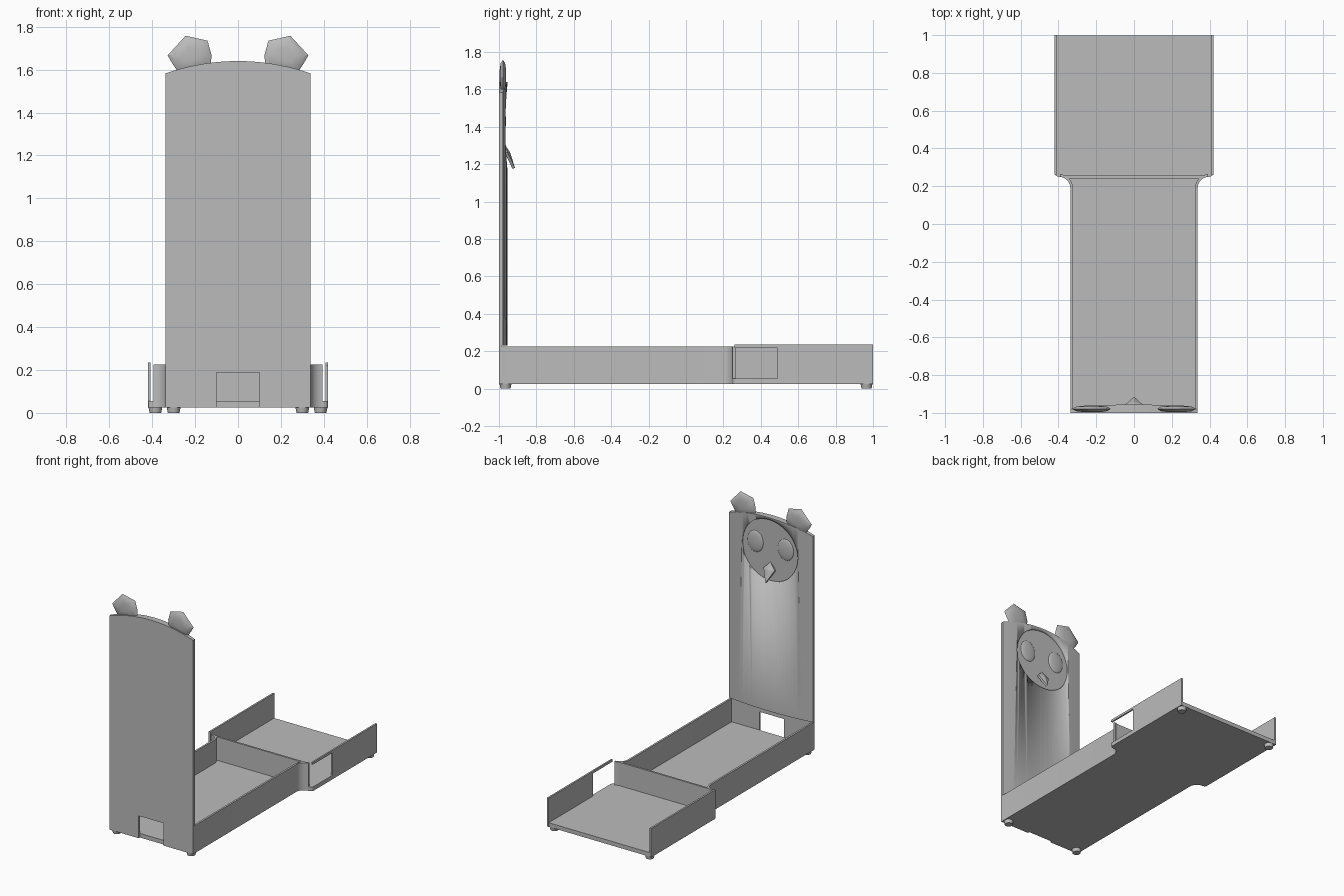
import bpy, bmesh, math
from mathutils import Vector, Matrix

old = bpy.data.objects.get("Cube")
if old:
    bpy.data.objects.remove(old, do_unlink=True)

grey = bpy.data.materials.new("plain grey")
grey.use_nodes = True
grey.diffuse_color = (0.5, 0.5, 0.5, 1)
grey.node_tree.nodes["Principled BSDF"].inputs["Base Color"].default_value = (0.5, 0.5, 0.5, 1)


def finish(name, bm, smooth=True):
    bmesh.ops.recalc_face_normals(bm, faces=bm.faces)
    me = bpy.data.meshes.new(name)
    bm.to_mesh(me)
    bm.free()
    me.materials.append(grey)
    ob = bpy.data.objects.new(name, me)
    bpy.context.collection.objects.link(ob)
    if smooth:
        bpy.ops.object.select_all(action='DESELECT')
        ob.select_set(True)
        bpy.context.view_layer.objects.active = ob
        bpy.ops.object.shade_smooth_by_angle(angle=math.radians(35))
    return ob


def prism(name, pts, lo, hi, axis="z"):
    """Extrude an outline: along z from xy points, or along y from xz points."""
    bm = bmesh.new()
    place = (lambda a, b, t: (a, b, t)) if axis == "z" else (lambda a, b, t: (a, t, b))
    f = bm.faces.new([bm.verts.new(place(a, b, lo)) for a, b in pts])
    ext = bmesh.ops.extrude_face_region(bm, geom=[f])
    moved = [v for v in ext["geom"] if isinstance(v, bmesh.types.BMVert)]
    bmesh.ops.translate(bm, verts=moved, vec=place(0, 0, hi - lo))
    return finish(name, bm)


def box(name, x0, x1, y0, y1, z0, z1):
    return prism(name, [(x0, y0), (x1, y0), (x1, y1), (x0, y1)], z0, z1)


def arc(cx, cy, r, a0, a1, n=6):
    return [(cx + r * math.cos(math.radians(a0 + (a1 - a0) * i / n)),
             cy + r * math.sin(math.radians(a0 + (a1 - a0) * i / n))) for i in range(n + 1)]


def flip(pts, s):
    return [(s * a, b) for a, b in pts]


BOT, FLOOR, RIM, TOP = 0.025, 0.055, 0.225, 0.235
HALF, WIDE, T = 0.337, 0.42, 0.014

# Floor slab with flared shoulders
side = [(HALF, -0.986)] + arc(HALF + 0.06, 0.19, 0.06, 180, 90) + arc(WIDE - 0.022, 0.272, 0.022, -90, 0) + [(WIDE, 0.998)]
prism("floor", side + flip(side, -1)[::-1], BOT, FLOOR)

# Side walls that curve outward into the shoulders
for s, label in ((1, "left"), (-1, "right")):
    outer = [(HALF, -1)] + arc(HALF + 0.06, 0.19, 0.06, 180, 94)
    inner = [(HALF - T, -1)] + arc(HALF + 0.06, 0.19, 0.06 + T, 180, 94)
    prism(label + "_box_wall", flip(outer + inner[::-1], s), BOT, RIM)

# Wall between the box and the tray
box("divider", -HALF - 0.03, HALF + 0.03, 0.242, 0.256, FLOOR, RIM)

# Tray walls: one full, one with an opening under a rail
box("right_tray_wall", -WIDE, -0.407, 0.262, 1, BOT, TOP)
box("left_tray_wall", 0.407, WIDE, 0.49, 1, BOT, TOP)
box("left_tray_rail", 0.409, WIDE, 0.26, 0.49, 0.218, TOP)

# Front wall with doorway
door = [(-HALF, BOT), (-0.1, BOT), (-0.1, 0.188), (0.1, 0.188), (0.1, BOT), (HALF, BOT), (HALF, 0.23), (-HALF, 0.23)]
prism("front_wall", door, -1, -1 + T, "y")

# Upright lid: flat outside, gently bulged inside, arched top
bm = bmesh.new()
cols, N = [], 24
for i in range(N + 1):
    x = HALF * (2 * i / N - 1)
    y = -0.955 - 0.024 * (x / HALF) ** 2
    z = 1.64 - 0.5 * x * x
    cols.append([bm.verts.new(p) for p in ((x, -1, 0.23), (x, y, 0.23), (x, y, z), (x, -1, z))])
for a, b in zip(cols, cols[1:]):
    for k in range(4):
        bm.faces.new((a[k], a[(k + 1) % 4], b[(k + 1) % 4], b[k]))
bm.faces.new(cols[0])
bm.faces.new(cols[-1])
lid = finish("lid", bm)

# Round face recess cut into the lid
cutter = prism("face_cutter", arc(0, 1.4, 0.225, 0, 351, 39), -0.974, -0.9, "y")
cutter.hide_render = True
cutter.hide_set(True)
cut = lid.modifiers.new("face_recess", 'BOOLEAN')
cut.operation = 'DIFFERENCE'
cut.solver = 'EXACT'
cut.object = cutter

for s, label in ((1, "left"), (-1, "right")):
    # Eye dome
    bm = bmesh.new()
    bmesh.ops.create_uvsphere(bm, u_segments=24, v_segments=12, radius=1)
    bmesh.ops.transform(bm, verts=bm.verts, matrix=Matrix.Translation((s * 0.122, -0.975, 1.43))
                        @ Matrix.Diagonal((0.064, 0.012, 0.078, 1)))
    finish(label + "_eye", bm)

    # Ear: faceted outline with a lens-shaped thickness
    outline = [(0.328, 1.667), (0.244, 1.758), (0.142, 1.735), (0.123, 1.667),
               (0.128, 1.616), (0.216, 1.59), (0.28, 1.59), (0.31, 1.635)]
    mid = Vector((0.22, 1.67))
    bm = bmesh.new()
    rings = []
    for scale, dy in ((0.4, -0.017), (0.8, -0.012), (1, 0), (0.8, 0.012), (0.4, 0.017)):
        pts = [mid + (Vector(p) - mid) * scale for p in outline]
        rings.append([bm.verts.new((s * p.x, -0.979 + dy, p.y)) for p in pts])
    for a, b in zip(rings, rings[1:]):
        for k in range(8):
            bm.faces.new((a[k], a[(k + 1) % 8], b[(k + 1) % 8], b[k]))
    bm.faces.new(rings[0])
    bm.faces.new(rings[-1])
    finish(label + "_ear", bm)

    # Feet, narrower at the front
    for place, fx, fy in (("front", 0.3, -0.965), ("back", 0.385, 0.965)):
        bm = bmesh.new()
        bmesh.ops.create_cone(bm, cap_ends=True, segments=24, radius1=0.027, radius2=0.033, depth=BOT + 0.005,
                              matrix=Matrix.Translation((s * fx, fy, (BOT + 0.005) / 2)))
        finish(f"{label}_{place}_foot", bm)

# Beak: kite-shaped plate tilting out from the face
bm = bmesh.new()
kite = [(0, -0.972, 1.31), (0.045, -0.955, 1.265), (0, -0.914, 1.18), (-0.045, -0.955, 1.265)]
front = [bm.verts.new(p) for p in kite]
back = [bm.verts.new((x, y - 0.014, z - 0.004)) for x, y, z in kite]
ridge = bm.verts.new((0, -0.94, 1.262))
for k in range(4):
    j = (k + 1) % 4
    bm.faces.new((front[k], front[j], ridge))
    bm.faces.new((front[k], back[k], back[j], front[j]))
bm.faces.new(back)
finish("beak", bm, smooth=False)
